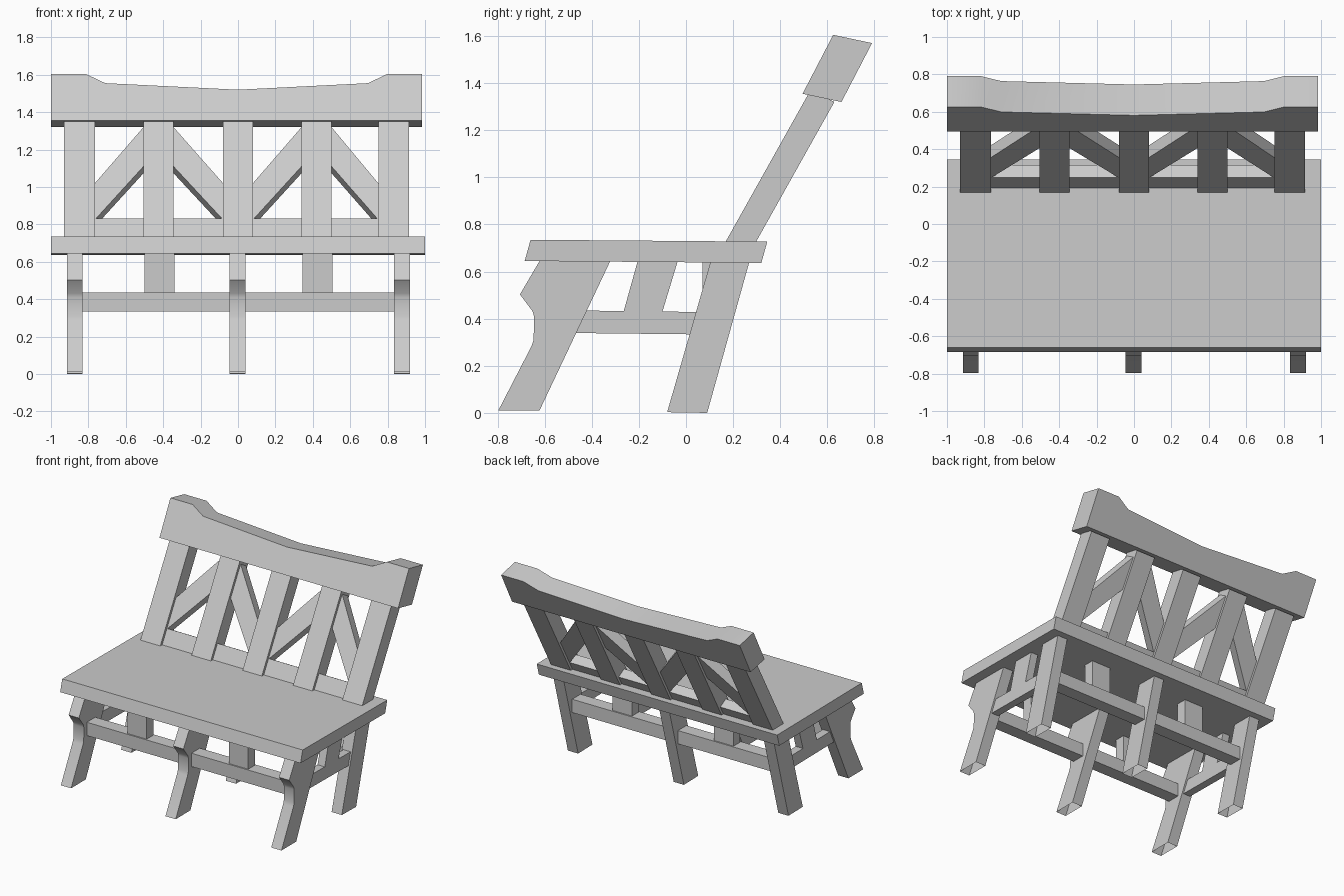
import bpy
import bmesh
import math
from mathutils import Vector

cube = bpy.data.objects.get("Cube")
if cube:
    bpy.data.objects.remove(cube, do_unlink=True)

grey = bpy.data.materials.new("plain_grey")
grey.use_nodes = True
grey.diffuse_color = (0.6, 0.6, 0.6, 1)
grey.node_tree.nodes["Principled BSDF"].inputs["Base Color"].default_value = (0.6, 0.6, 0.6, 1)


def prism(name, outline, offset, open_bottom=False, smooth=False):
    """Extrude a closed 3D outline along an offset vector."""
    bm = bmesh.new()
    face = bm.faces.new([bm.verts.new(p) for p in outline])
    extruded = bmesh.ops.extrude_face_region(bm, geom=[face], use_keep_orig=True)
    moved = [v for v in extruded["geom"] if isinstance(v, bmesh.types.BMVert)]
    bmesh.ops.translate(bm, verts=moved, vec=Vector(offset))
    bmesh.ops.recalc_face_normals(bm, faces=bm.faces[:])
    if open_bottom:
        lowest = min(bm.faces, key=lambda f: f.calc_center_median().z)
        bmesh.ops.delete(bm, geom=[lowest], context="FACES_ONLY")
    mesh = bpy.data.meshes.new(name)
    bm.to_mesh(mesh)
    bm.free()
    mesh.materials.append(grey)
    obj = bpy.data.objects.new(name, mesh)
    bpy.context.collection.objects.link(obj)
    if smooth:
        bpy.ops.object.select_all(action="DESELECT")
        obj.select_set(True)
        bpy.context.view_layer.objects.active = obj
        bpy.ops.object.shade_smooth_by_angle(angle=math.radians(30))
    return obj


def side_part(name, profile, x, width, **kw):
    """Side profile (y, z) given thickness along x, centred on x."""
    return prism(name, [(x - width / 2, y, z) for y, z in profile], (width, 0, 0), **kw)


def back_part(name, outline, inset, depth):
    """Front outline (x, z) laid on the leaning plane of the backrest."""
    points = [(x, 0.17 + 0.56 * (z - 0.73) + 0.872 * inset, z - 0.489 * inset)
              for x, z in outline]
    return prism(name, points, (0, 0.872 * depth, -0.489 * depth))


def rect(x0, x1, z0, z1):
    return [(x0, z0), (x1, z0), (x1, z1), (x0, z1)]


# Seat slab
side_part("seat", [(-0.685, 0.645), (0.32, 0.637), (0.345, 0.727), (-0.66, 0.735)], 0, 2)

# Legs
front_profile = [(-0.797, 0.01), (-0.655, 0.285), (-0.647, 0.31), (-0.645, 0.41),
                 (-0.652, 0.432), (-0.705, 0.503), (-0.62, 0.648), (-0.32, 0.648),
                 (-0.622, 0.01)]
back_profile = [(-0.08, 0.003), (0.09, 0), (0.27, 0.645), (0.105, 0.645)]
for label, x in (("right", -0.873), ("middle", -0.003), ("left", 0.877)):
    side_part("front_leg_" + label, front_profile, x, 0.085, open_bottom=True, smooth=True)
    side_part("back_leg_" + label, back_profile, x, 0.085, open_bottom=True)

# Long stretchers with short posts up to the seat
for label, y in (("front", -0.61), ("back", 0.06)):
    prism(label + "_stretcher", [(x, y, z) for x, z in rect(-0.87, 0.87, 0.335, 0.435)],
          (0, 0.1, 0))
    for side, x in (("right", -0.42), ("left", 0.425)):
        prism(label + "_post_" + side,
              [(px, y + 0.01, z) for px, z in rect(x - 0.08, x + 0.08, 0.43, 0.645)],
              (0, 0.08, 0))

# Side stretchers with leaning posts
for side, x in (("right", -0.873), ("left", 0.877)):
    side_part("side_stretcher_" + side,
              [(-0.55, 0.34), (0.08, 0.333), (0.08, 0.428), (-0.55, 0.436)], x, 0.06)
    side_part("side_post_" + side,
              [(-0.265, 0.43), (-0.1, 0.43), (-0.035, 0.645), (-0.205, 0.645)], x, 0.06)

# Backrest slats
slats = [(-0.93, -0.765), (-0.505, -0.345), (-0.08, 0.08), (0.34, 0.5), (0.75, 0.915)]
for i, (x0, x1) in enumerate(slats):
    back_part(f"back_slat_{i + 1}", rect(x0, x1, 0.715, 1.375), 0, 0.113)

# Lower rail and diagonal braces between neighbouring slats
for i in range(4):
    x0, x1 = slats[i][1], slats[i + 1][0]
    back_part(f"lower_back_rail_{i + 1}", rect(x0, x1, 0.72, 0.84), 0.02, 0.075)
    low, high = (x0, x1) if i % 2 == 0 else (x1, x0)
    back_part(f"back_brace_{i + 1}",
              [(low, 0.835), (high, 1.12), (high, 1.33), (low, 1.03)], 0.02, 0.075)

# Top rail with a dipped upper edge
crest = [(-1, 1.605), (-0.815, 1.605), (-0.71, 1.555), (0, 1.52),
         (0.695, 1.555), (0.8, 1.605), (0.985, 1.605)]
outline = crest + [(0.985, 1.355), (-1, 1.355)]
prism("top_rail", [(x, 0.495 + 0.52 * (z - 1.355), z) for x, z in outline],
      (0, 0.165, -0.035), smooth=True)
